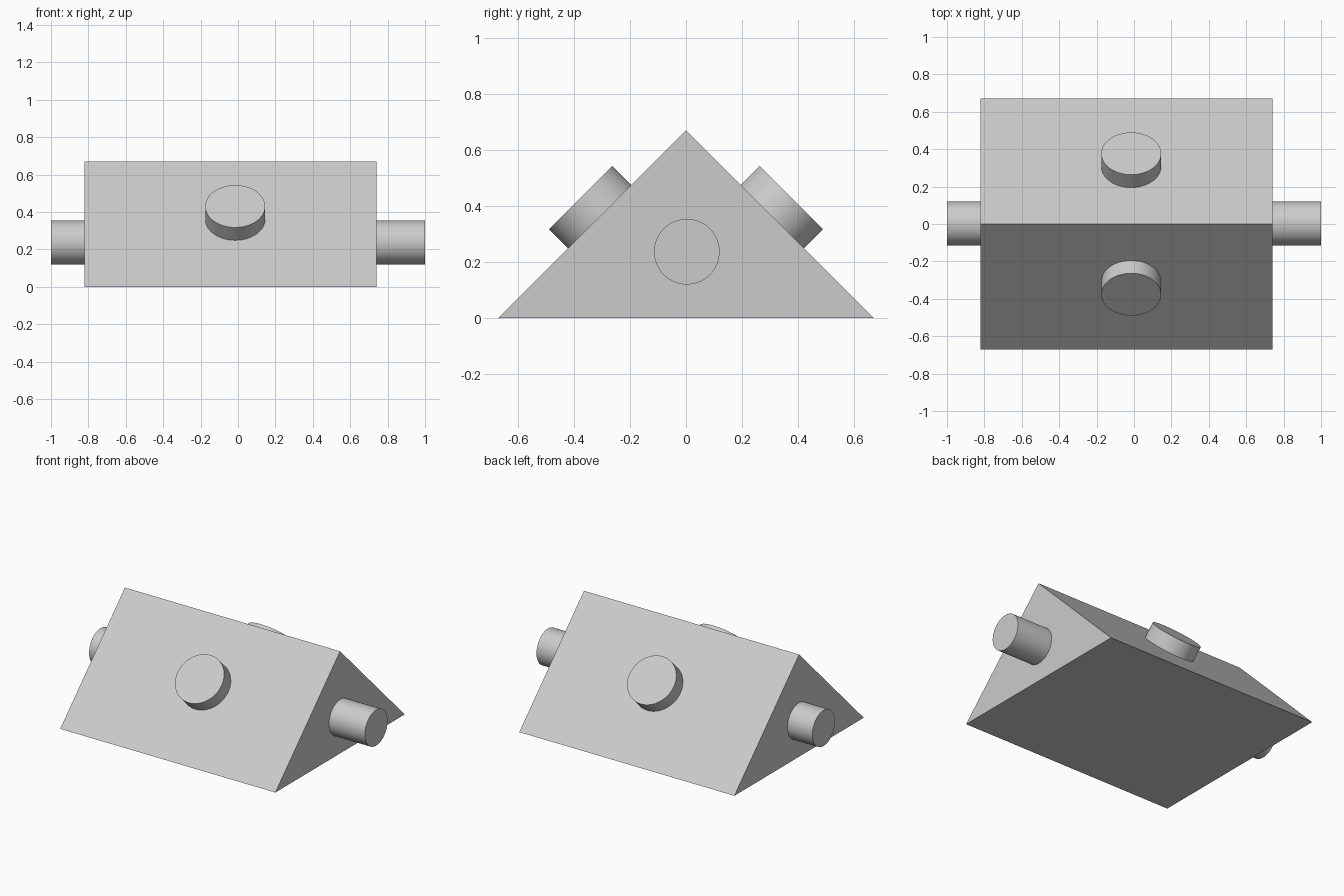
import bpy
import math
from mathutils import Vector

cube = bpy.data.objects.get("Cube")
if cube:
    bpy.data.objects.remove(cube, do_unlink=True)

grey = bpy.data.materials.new("light grey")
grey.use_nodes = True
colour = (0.6, 0.6, 0.6, 1)
grey.diffuse_color = colour
grey.node_tree.nodes["Principled BSDF"].inputs["Base Color"].default_value = colour

LEFT, RIGHT = 0.74, -0.82
HEIGHT = 0.67
SINK = 0.04  # how far round parts run into the body


def rod(name, start, end, radius):
    """Smooth capped cylinder between two points."""
    start, end = Vector(start), Vector(end)
    axis = end - start
    bpy.ops.mesh.primitive_cylinder_add(
        vertices=64, radius=radius, depth=axis.length, location=(start + end) / 2,
        rotation=axis.to_track_quat('Z', 'Y').to_euler())
    obj = bpy.context.object
    obj.name = name
    obj.data.materials.append(grey)
    bpy.ops.object.shade_smooth_by_angle(angle=math.radians(30))


# Triangular prism body
profile = [(-HEIGHT, 0), (HEIGHT, 0), (0, HEIGHT)]
verts = [(x, y, z) for x in (RIGHT, LEFT) for y, z in profile]
faces = [(2, 1, 0), (3, 4, 5)]
faces += [(i, (i + 1) % 3, (i + 1) % 3 + 3, i + 3) for i in range(3)]
mesh = bpy.data.meshes.new("prism_body")
mesh.from_pydata(verts, [], faces)
mesh.materials.append(grey)
body = bpy.data.objects.new("prism_body", mesh)
bpy.context.collection.objects.link(body)

# Pins on the two end faces
rod("left_pin", (LEFT - SINK, 0.003, 0.237), (1, 0.003, 0.237), 0.117)
rod("right_pin", (RIGHT + SINK, 0.003, 0.237), (-1, 0.003, 0.237), 0.117)

# Round buttons standing square on the two slopes
for name, side in (("front_button", -1), ("back_button", 1)):
    normal = Vector((0, side, 1)).normalized()
    foot = Vector((-0.015, side * 0.308, HEIGHT - 0.308))
    rod(name, foot - normal * SINK, foot + normal * 0.097, 0.16)
